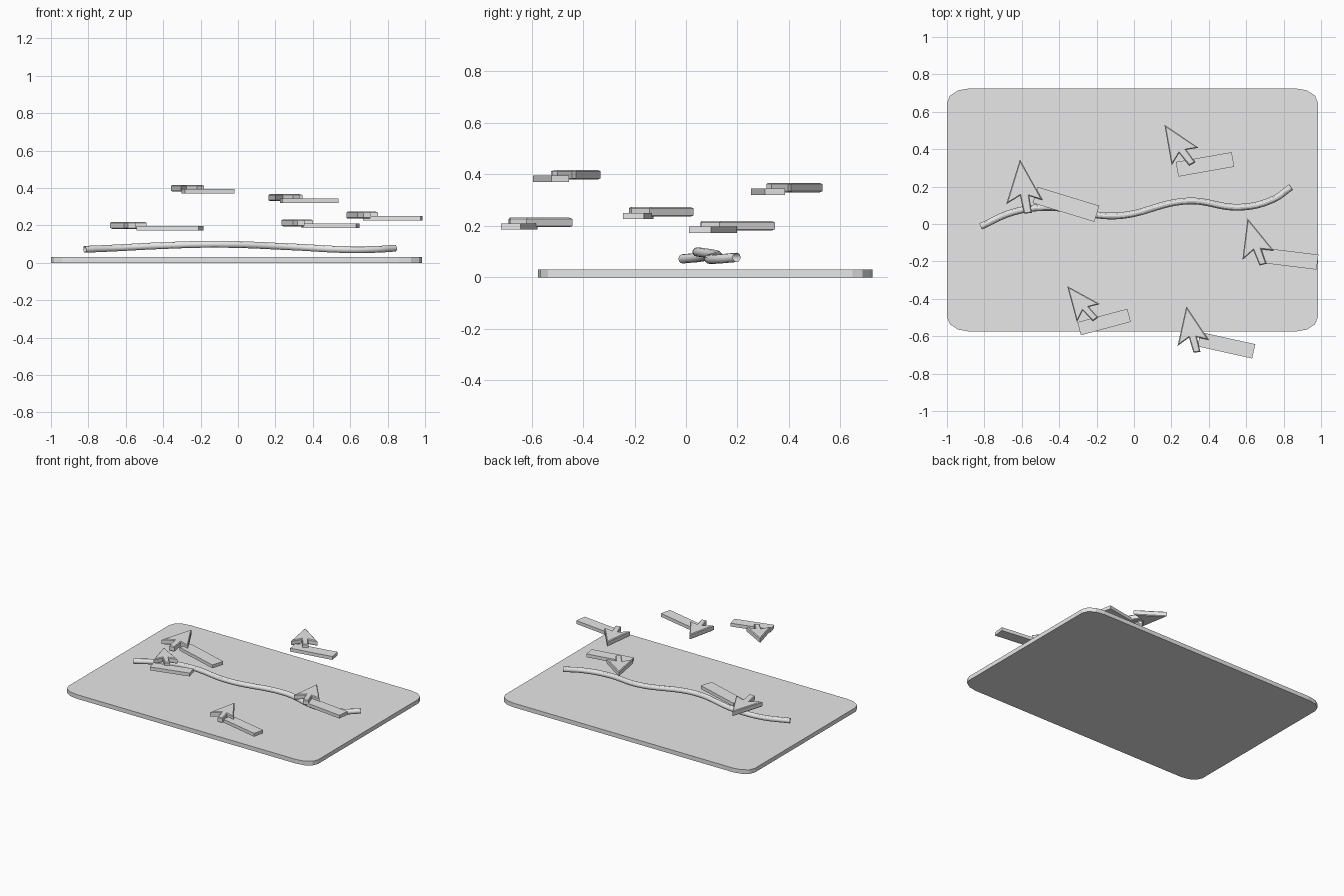
import bpy, bmesh
from math import radians, sin, cos, pi
from mathutils import Matrix, Vector

cube = bpy.data.objects.get("Cube")
if cube:
    bpy.data.objects.remove(cube, do_unlink=True)

grey = bpy.data.materials.new("light_grey")
grey.use_nodes = True
grey.diffuse_color = (0.8, 0.8, 0.8, 1)
grey.node_tree.nodes["Principled BSDF"].inputs["Base Color"].default_value = (0.8, 0.8, 0.8, 1)


def slab(name, outline, z, thickness, bevel=0.0):
    """Flat outline extruded upward from height z."""
    bm = bmesh.new()
    face = bm.faces.new([bm.verts.new((x, y, z)) for x, y in outline])
    top = bmesh.ops.extrude_face_region(bm, geom=[face])["geom"]
    bmesh.ops.translate(bm, vec=(0, 0, thickness),
                        verts=[v for v in top if isinstance(v, bmesh.types.BMVert)])
    bmesh.ops.recalc_face_normals(bm, faces=bm.faces)
    if bevel:
        rim = [e for e in bm.edges if abs(e.verts[0].co.z - e.verts[1].co.z) < 1e-5]
        bmesh.ops.bevel(bm, geom=rim, offset=bevel, segments=1, affect='EDGES')
    mesh = bpy.data.meshes.new(name)
    bm.to_mesh(mesh)
    bm.free()
    mesh.materials.append(grey)
    obj = bpy.data.objects.new(name, mesh)
    bpy.context.collection.objects.link(obj)
    return obj


# Base board with rounded corners
CENTRE, HALF, CORNER = (-0.008, 0.075), (0.992, 0.65), (0.12, 0.078)
board = []
for i, (sx, sy) in enumerate([(1, 1), (-1, 1), (-1, -1), (1, -1)]):
    for step in range(4):
        a = (i + step / 3) * pi / 2
        board.append((CENTRE[0] + sx * (HALF[0] - CORNER[0]) + CORNER[0] * cos(a),
                      CENTRE[1] + sy * (HALF[1] - CORNER[1]) + CORNER[1] * sin(a)))
slab("board", board, 0, 0.03)

# Wavy tube across the board
path = [(-0.82, -0.013, 0.072), (-0.64, 0.065, 0.08), (-0.45, 0.088, 0.09),
        (-0.1, 0.043, 0.099), (0.29, 0.123, 0.085), (0.57, 0.09, 0.071),
        (0.74, 0.13, 0.072), (0.84, 0.197, 0.078)]
curve = bpy.data.curves.new("wavy_tube", 'CURVE')
curve.dimensions = '3D'
curve.bevel_depth = 0.018
curve.bevel_resolution = 4
spline = curve.splines.new('BEZIER')
spline.bezier_points.add(len(path) - 1)
for point, co in zip(spline.bezier_points, path):
    point.co = co
    point.handle_left_type = point.handle_right_type = 'AUTO'
curve.materials.append(grey)
bpy.context.collection.objects.link(bpy.data.objects.new("wavy_tube", curve))

# Pointer arrows, each with a label plate below and beside it
ARROW = [(0, 0), (0, -1), (0.23, -0.74), (0.42, -1.08),
         (0.58, -1.02), (0.42, -0.69), (0.72, -0.69)]
LABEL = [(-0.69, -0.18), (0.69, -0.18), (0.69, 0.18), (-0.69, 0.18)]


def placed(outline, angle, size, origin):
    turn = Matrix.Rotation(radians(angle), 2)
    return [turn @ Vector(p) * size + Vector(origin) for p in outline]


# name, tip x, tip y, base height, turn, size
pointers = [("left", -0.61, 0.345, 0.182, -17, 0.25),
            ("back", 0.163, 0.53, 0.33, 10, 0.22),
            ("right", 0.607, 0.03, 0.236, -7, 0.224),
            ("front_left", -0.357, -0.332, 0.38, 15, 0.2),
            ("front_right", 0.28, -0.44, 0.195, -12.5, 0.217)]
for name, x, y, z, angle, size in pointers:
    slab(name + "_arrow", placed(ARROW, angle, size, (x, y)), z, 0.037, 0.005)
    centre = (x + size * 0.985, y - size * 0.96)
    slab(name + "_label", placed(LABEL, angle, size, centre), z - 0.009, 0.024)

# Smooth the tube, keeping flat parts crisp
tube = bpy.data.objects["wavy_tube"]
bpy.ops.object.select_all(action='DESELECT')
tube.select_set(True)
bpy.context.view_layer.objects.active = tube
bpy.ops.object.convert(target='MESH')
bpy.ops.object.shade_smooth_by_angle()
